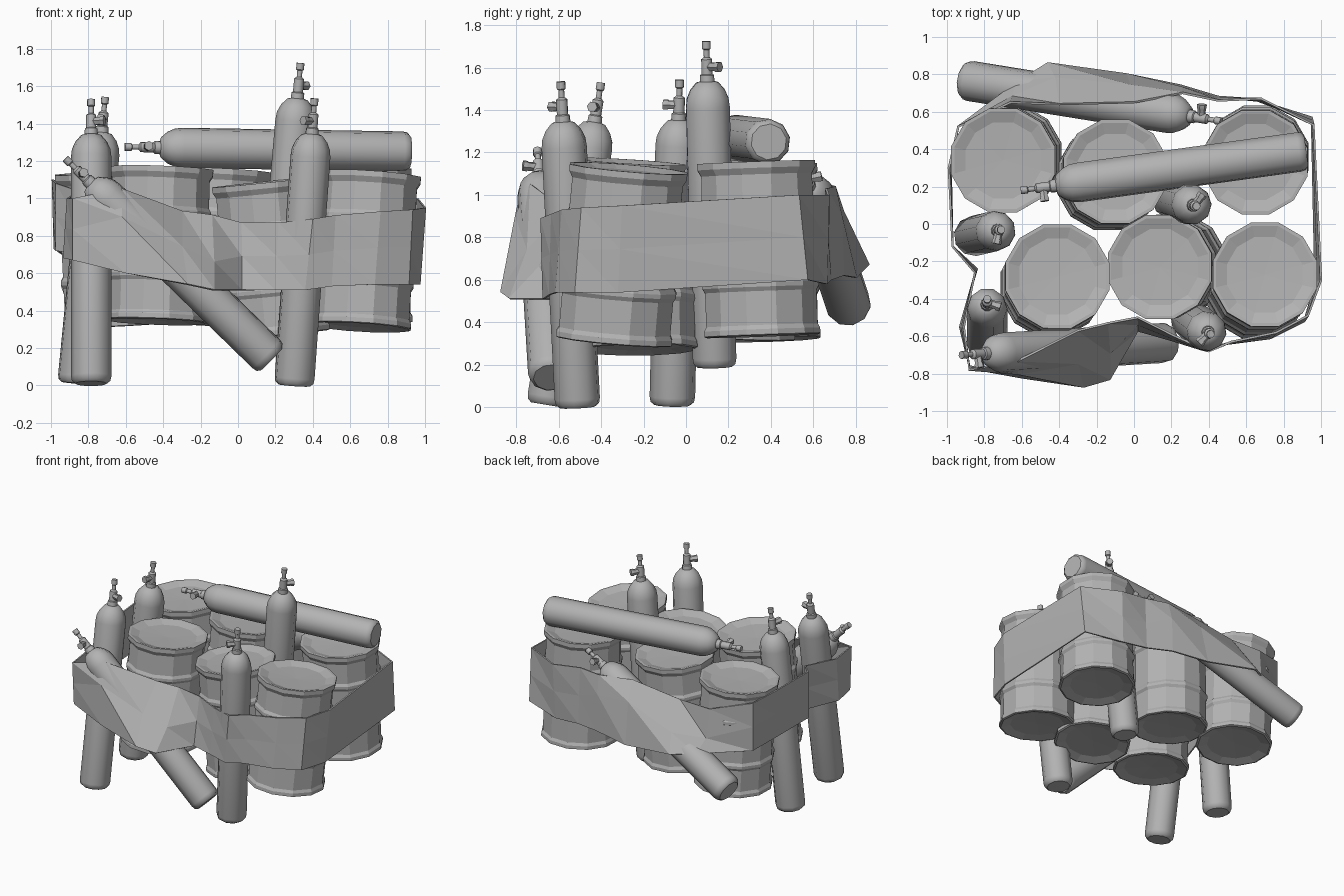
import bpy, bmesh, math
from mathutils import Vector, Matrix

if "Cube" in bpy.data.objects:
    bpy.data.objects.remove(bpy.data.objects["Cube"])

grey = bpy.data.materials.new("painted_grey")
grey.diffuse_color = (0.45, 0.45, 0.45, 1)
grey.use_nodes = True
grey.node_tree.nodes["Principled BSDF"].inputs["Base Color"].default_value = grey.diffuse_color


def finish(bm, name, smooth=False):
    bmesh.ops.recalc_face_normals(bm, faces=bm.faces[:])
    me = bpy.data.meshes.new(name)
    bm.to_mesh(me)
    bm.free()
    me.materials.append(grey)
    ob = bpy.data.objects.new(name, me)
    bpy.context.collection.objects.link(ob)
    if smooth:
        bpy.ops.object.select_all(action='DESELECT')
        ob.select_set(True)
        bpy.context.view_layer.objects.active = ob
        bpy.ops.object.shade_smooth_by_angle(angle=math.radians(40))
    return ob


def lathe(bm, profile, sides, mat):
    """Spin (radius, height) points round the local z axis."""
    rings = []
    for r, h in profile:
        if r == 0:
            rings.append([bm.verts.new(mat @ Vector((0, 0, h)))])
        else:
            rings.append([bm.verts.new(mat @ Vector((
                r * math.cos(2 * math.pi * (i + .5) / sides),
                r * math.sin(2 * math.pi * (i + .5) / sides), h)))
                for i in range(sides)])
    for a, b in zip(rings, rings[1:]):
        for i in range(sides):
            j = (i + 1) % sides
            quad = [a[i % len(a)], a[j % len(a)], b[j % len(b)], b[i % len(b)]]
            bm.faces.new(list(dict.fromkeys(quad)))


def frame(base, tip, side):
    """Matrix with z from base to tip and x towards the side direction."""
    z = (Vector(tip) - Vector(base)).normalized()
    x = Vector(side)
    x = (x - z * x.dot(z)).normalized()
    y = z.cross(x)
    m = Matrix((x, y, z)).transposed().to_4x4()
    m.translation = Vector(base)
    return m


# Drums: bottom centre, top centre
DRUM = [(0, .025), (.2, .018), (.27, 0), (.283, .005), (.283, .03), (.272, .05),
        (.272, .21), (.284, .23), (.284, .25), (.272, .27),
        (.272, .55), (.284, .57), (.284, .59), (.272, .61),
        (.27, .76), (.288, .79), (.288, .82), (.27, .82), (.21, .80), (0, .795)]
drums = [((-.66, .36, .32), (-.70, .34, 1.13)),
         ((-.14, .24, .33), (-.10, .28, 1.14)),
         ((.66, .36, .335), (.65, .33, 1.155)),
         ((-.44, -.33, .34), (-.41, -.28, 1.155)),
         ((.22, -.22, .27), (.14, -.23, 1.06)),
         ((.65, -.34, .31), (.70, -.27, 1.125))]
for n, (b, t) in enumerate(drums):
    bm = bmesh.new()
    lathe(bm, DRUM, 12, frame(b, t, (1, 0, 0)))
    finish(bm, f"drum_{n + 1}")

# Gas bottles: base centre, valve tip, outlet direction
BOTTLE = [(0, 0), (.085, 0), (.103, .015), (.108, .04), (.108, 1.23), (.103, 1.27),
          (.085, 1.31), (.055, 1.345), (.036, 1.35), (.034, 1.38), (.027, 1.385),
          (.027, 1.455), (.014, 1.465), (.014, 1.50), (.021, 1.505), (.021, 1.54), (0, 1.54)]
OUTLET = [(0, 0), (.022, 0), (.022, .04), (.026, .045), (.026, .065), (0, .065)]
bottles = [((.30, -.51, .0), (.41, -.59, 1.54), (-.5, -.5, 0)),
           ((.20, .135, .19), (.335, .095, 1.73), (.7, 1, 0)),
           ((-.86, -.065, .01), (-.71, -.03, 1.54), (-.2, -1, 0)),
           ((-.785, -.65, .01), (-.785, -.40, 1.53), (.6, -.2, 0)),
           ((.18, -.635, .14), (-.92, -.70, 1.21), (.3, -1, 0)),
           ((-.91, .77, .47), (.46, .55, 1.12), (0, 1, .2)),
           ((.92, .39, 1.25), (-.60, .18, 1.275), (.1, -.9, .1))]
for n, (b, t, s) in enumerate(bottles):
    bm = bmesh.new()
    m = frame(b, t, s)
    lathe(bm, BOTTLE, 10, m)
    out = Matrix.Translation((.01, 0, 1.42)) @ Matrix.Rotation(math.pi / 2, 4, 'Y')
    lathe(bm, OUTLET, 6, m @ out)
    finish(bm, f"gas_bottle_{n + 1}", smooth=True)

# Wrapped strap: stations of top edge xyz, bottom edge xyz
strap = [(1.0, -.30, .95, .97, -.32, .54), (.96, .53, 1.0, .95, .57, .60),
         (.68, .67, 1.0, .66, .66, .58), (.45, .66, 1.03, .45, .68, .60),
         (.26, .70, 1.04, .25, .74, .62), (0, .65, 1.05, -.04, .80, .61),
         (-.40, .64, 1.0, -.46, .86, .67), (-.66, .65, 1.0, -.62, .76, .68),
         (-.94, .52, 1.07, -.94, .52, .70), (-.99, .30, 1.1, -.98, .30, .73),
         (-.97, -.12, 1.08, -.97, -.12, .72), (-.85, -.26, 1.04, -.84, -.24, .70),
         (-.91, -.55, 1.0, -.93, -.55, .68), (-.88, -.78, 1.0, -.88, -.76, .67),
         (-.62, -.73, 1.05, -.60, -.82, .60), (-.30, -.57, .93, -.27, -.87, .54),
         (-.14, -.53, .91, -.13, -.83, .51), (.02, -.50, .87, .02, -.57, .51),
         (.22, -.60, .87, .20, -.62, .51), (.40, -.68, .89, .36, -.67, .51),
         (.52, -.63, .91, .50, -.64, .53), (.76, -.58, .93, .73, -.61, .54),
         (.93, -.49, .94, .91, -.52, .54)]
# Middle row follows the two slanted bottles, elsewhere the strap is straight
middle = {4: (.25, .73, .90), 5: (-.02, .74, .92), 6: (-.42, .78, .80),
          7: (-.65, .68, .78), 14: (-.62, -.80, .90), 15: (-.30, -.745, .74),
          16: (-.13, -.69, .66)}
bm = bmesh.new()
rows = [[bm.verts.new(s[:3]) for s in strap],
        [bm.verts.new(middle.get(i, (Vector(s[:3]) + Vector(s[3:])) / 2))
         for i, s in enumerate(strap)],
        [bm.verts.new(s[3:]) for s in strap]]
for a, b in zip(rows, rows[1:]):
    for i in range(len(strap)):
        j = (i + 1) % len(strap)
        bm.faces.new((a[i], b[i], b[j]))
        bm.faces.new((a[i], b[j], a[j]))
band = finish(bm, "wrapped_strap")
solid = band.modifiers.new("thickness", 'SOLIDIFY')
solid.thickness = .012
solid.offset = 0
